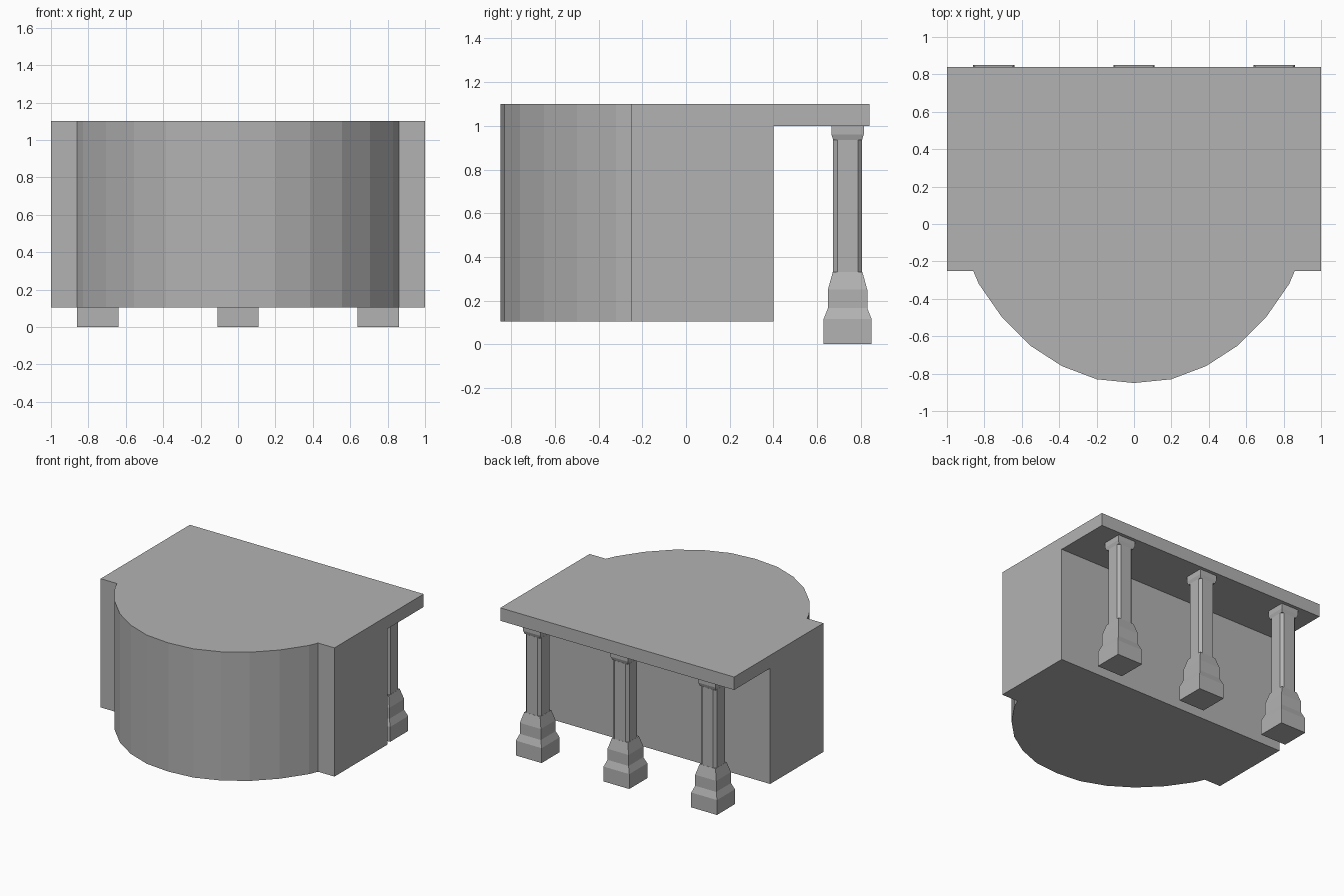
import bpy, bmesh

cube = bpy.data.objects.get("Cube")
if cube:
    bpy.data.objects.remove(cube, do_unlink=True)

stone = bpy.data.materials.new("plain grey")
stone.use_nodes = True
GREY = (0.45, 0.45, 0.45, 1)
stone.diffuse_color = GREY
stone.node_tree.nodes["Principled BSDF"].inputs["Base Color"].default_value = GREY


def loft(name, rings):
    """Skin a stack of (z, outline) rings and cap both ends."""
    bm = bmesh.new()
    loops = [[bm.verts.new((x, y, z)) for x, y in outline] for z, outline in rings]
    bm.faces.new(loops[0][::-1])
    bm.faces.new(loops[-1])
    for low, high in zip(loops, loops[1:]):
        for i in range(len(low)):
            j = (i + 1) % len(low)
            bm.faces.new((low[i], low[j], high[j], high[i]))
    bmesh.ops.recalc_face_normals(bm, faces=bm.faces)
    mesh = bpy.data.meshes.new(name)
    bm.to_mesh(mesh)
    bm.free()
    mesh.materials.append(stone)
    obj = bpy.data.objects.new(name, mesh)
    bpy.context.collection.objects.link(obj)
    return obj


def cut_square(half, cut, cx, cy):
    """Square outline with each corner cut off."""
    h, k = half, half - cut
    pts = [(k, -h), (h, -k), (h, k), (k, h), (-k, h), (-h, k), (-h, -k), (-k, -h)]
    return [(cx + x, cy + y) for x, y in pts]


def square(half, cx, cy):
    return [(cx + sx * half, cy + sy * half)
            for sx, sy in ((-1, -1), (1, -1), (1, 1), (-1, 1))]


# Footprint: straight block with a faceted bow at the front
BOTTOM, UNDERSIDE, TOP = 0.105, 1.0, 1.1
FRONT, WALL, EDGE = -0.25, 0.4, 0.84
bow = [(0.2, -0.83), (0.385, -0.76), (0.555, -0.65), (0.705, -0.5), (0.83, -0.32), (0.86, FRONT)]
front = [(-x, y) for x, y in reversed(bow)] + [(0, -0.85)] + bow


def footprint(back):
    return [(-1, back), (-1, FRONT)] + front + [(1, FRONT), (1, back)]


# Main block, roof slab overhanging at the back
body = loft("bowed_block", [(BOTTOM, footprint(WALL)), (UNDERSIDE, footprint(WALL)),
                            (TOP, footprint(EDGE))])
# Square up the overhang: bring the slab edge straight down to its underside
bm = bmesh.new()
bm.from_mesh(body.data)
slope = [f for f in bm.faces if f.normal.y > 0.1 and f.normal.z < -0.1]
edge = [e for f in slope for e in f.edges if all(v.co.z > UNDERSIDE + 0.01 for v in e.verts)]
sides = [e for f in slope for e in f.edges if abs(e.verts[0].co.x - e.verts[1].co.x) < 0.01]
new = bmesh.ops.subdivide_edges(bm, edges=sides, cuts=1)
for v in [g for g in new["geom_inner"] if isinstance(g, bmesh.types.BMVert)]:
    v.co.y, v.co.z = EDGE, UNDERSIDE
bm.to_mesh(body.data)
bm.free()

# Columns: stepped square pedestal, cut-corner shaft, flared capital
COL_Y = 0.74
PEDESTAL = [(0, 0.11), (0.115, 0.11), (0.165, 0.09), (0.25, 0.09), (0.33, 0.068)]
CAPITAL = [(0.935, 0.066), (0.96, 0.074), (UNDERSIDE, 0.074)]
for label, x in (("right", -0.75), ("middle", 0), ("left", 0.75)):
    loft(label + "_column_pedestal", [(z, square(h, x, COL_Y)) for z, h in PEDESTAL])
    loft(label + "_column_shaft", [(z, cut_square(0.067, 0.02, x, COL_Y)) for z in (0.33, 0.935)])
    loft(label + "_column_capital", [(z, square(h, x, COL_Y)) for z, h in CAPITAL])
